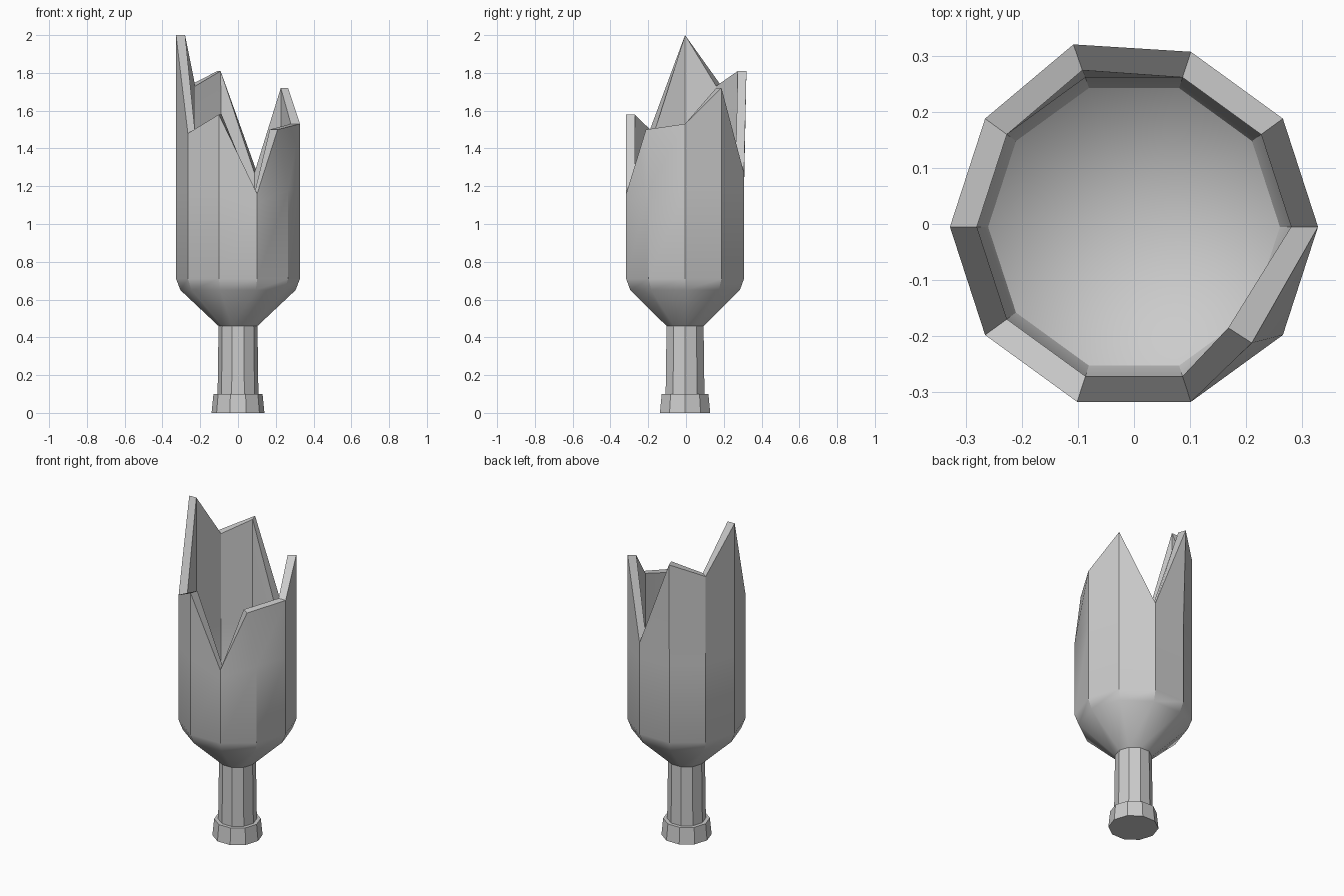
import bpy, bmesh, math

if "Cube" in bpy.data.objects:
    bpy.data.objects.remove(bpy.data.objects["Cube"])

N = 10
CY = -0.005


def ring(bm, r, z):
    # ten-sided ring; z may be one height or a height per corner
    zs = z if isinstance(z, list) else [z] * N
    return [bm.verts.new((r * math.cos(k * math.tau / N),
                          r * math.sin(k * math.tau / N) + CY, zs[k])) for k in range(N)]


def bridge(bm, a, b):
    for k in range(N):
        j = (k + 1) % N
        bm.faces.new((a[k], a[j], b[j], b[k]))


def finish(bm, name, flip=True):
    if flip:
        bmesh.ops.recalc_face_normals(bm, faces=bm.faces[:])
    me = bpy.data.meshes.new(name)
    bm.to_mesh(me)
    bm.free()
    ob = bpy.data.objects.new(name, me)
    bpy.context.collection.objects.link(ob)
    bpy.ops.object.select_all(action='DESELECT')
    ob.select_set(True)
    bpy.context.view_layer.objects.active = ob
    bpy.ops.object.shade_smooth_by_angle(angle=math.radians(30))
    return ob


# jagged heights of the broken rim, counter-clockwise from +x
rim = [1.53, 1.72, 1.27, 1.81, 1.73, 2.0, 1.48, 1.58, 1.16, 1.5]
mid = [min(h - 0.05, 1.18) for h in rim]

# broken glass body: outside, rim, then inside down to its floor
bm = bmesh.new()
rings = [ring(bm, 0.103, 0.46), ring(bm, 0.305, 0.65), ring(bm, 0.328, 0.71),
         ring(bm, 0.328, mid), ring(bm, 0.328, rim),
         ring(bm, 0.28, rim), ring(bm, 0.28, mid),
         ring(bm, 0.28, 0.73), ring(bm, 0.26, 0.68)]
# shards that lean away from the regular outline
rings[4][9].co.xy = (0.21, -0.212)
rings[5][9].co.xy = (0.168, -0.185)
rings[4][3].co.xy = (-0.108, 0.32)
rings[5][3].co.xy = (-0.092, 0.274)
for a, b in zip(rings, rings[1:]):
    bridge(bm, a, b)
floor = bm.verts.new((0, CY, 0.48))
for k in range(N):
    bm.faces.new((rings[-1][k], rings[-1][(k + 1) % N], floor))
finish(bm, "broken_bottle_body")

# neck with the flared lip at its end
bm = bmesh.new()
rings = [ring(bm, 0.14, 0), ring(bm, 0.13, 0.1), ring(bm, 0.108, 0.1), ring(bm, 0.103, 0.46)]
for a, b in zip(rings, rings[1:]):
    bridge(bm, a, b)
bm.faces.new(rings[0][::-1])
finish(bm, "bottle_neck")
